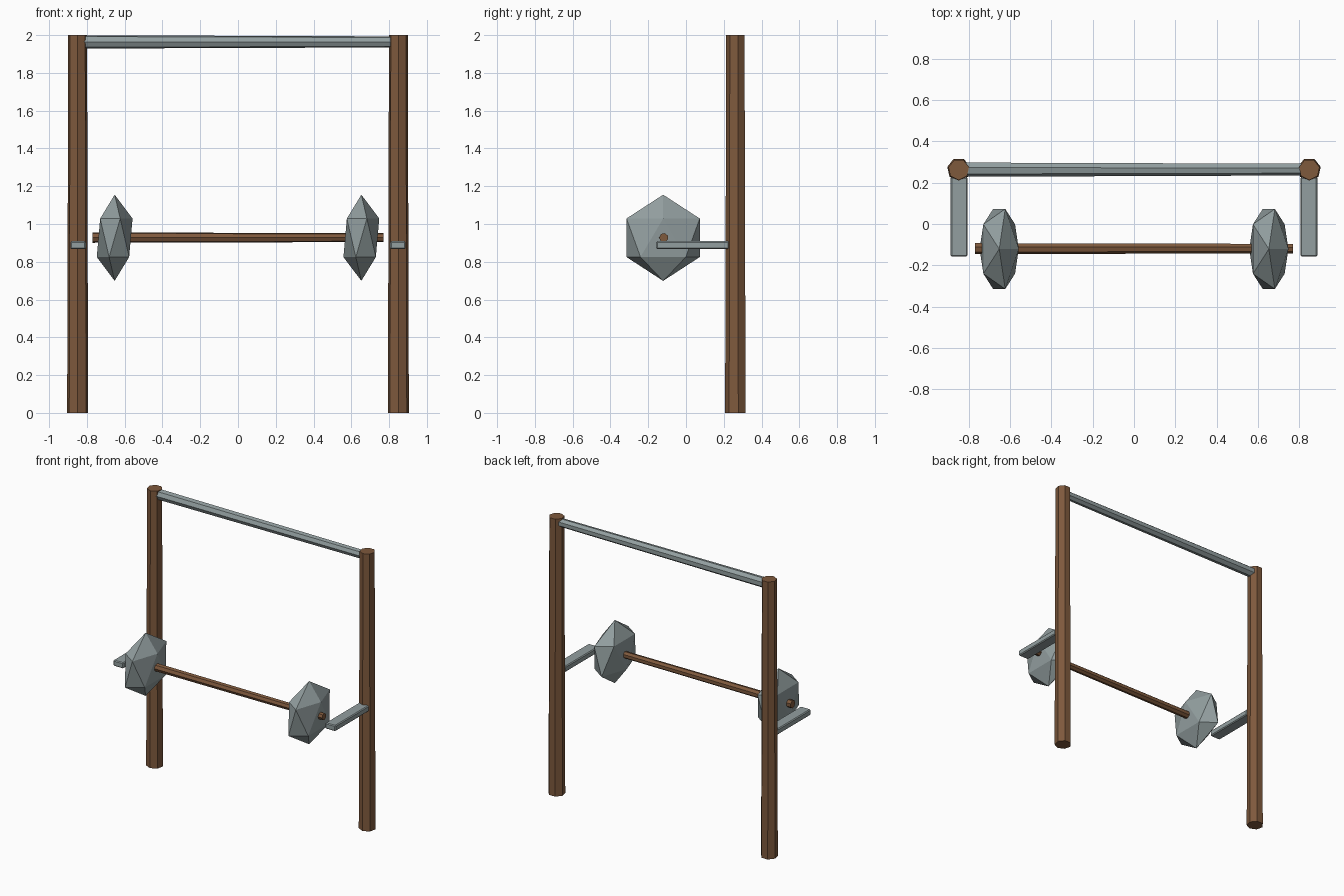
import bpy, bmesh
from math import pi
from mathutils import Matrix

default = bpy.data.objects.get("Cube")
if default:
    bpy.data.objects.remove(default, do_unlink=True)


def make_material(name, rgb):
    mat = bpy.data.materials.new(name)
    mat.use_nodes = True
    mat.diffuse_color = (*rgb, 1)
    mat.node_tree.nodes["Principled BSDF"].inputs["Base Color"].default_value = (*rgb, 1)
    return mat


wood = make_material("brown wood", (0.21, 0.10, 0.046))
stone = make_material("grey stone", (0.29, 0.345, 0.35))


def add_object(name, bm, mat, location):
    mesh = bpy.data.meshes.new(name)
    bm.to_mesh(mesh)
    bm.free()
    mesh.materials.append(mat)
    obj = bpy.data.objects.new(name, mesh)
    obj.location = location
    bpy.context.collection.objects.link(obj)
    return obj


def pole(name, mat, location, r_start, r_end, length, along_x=False):
    """Tapered seven-sided pole with one edge facing the front."""
    turn = Matrix.Rotation(pi, 4, "Z")
    if along_x:
        turn = Matrix.Rotation(pi / 2, 4, "Y") @ turn
    bm = bmesh.new()
    bmesh.ops.create_cone(bm, cap_ends=True, segments=7, radius1=r_start,
                          radius2=r_end, depth=length, matrix=turn)
    return add_object(name, bm, mat, location)


# Crossbar and barbell rod
pole("crossbar", stone, (0, 0.265, 1.964), 0.036, 0.030, 1.64, along_x=True)
pole("barbell_rod", wood, (0, -0.118, 0.928), 0.028, 0.024, 1.54, along_x=True)

for side, s in (("left", 1), ("right", -1)):
    # Upright post
    pole(side + "_post", wood, (s * 0.849, 0.264, 1), 0.057, 0.051, 2)

    # Faceted stone weight
    bm = bmesh.new()
    bmesh.ops.create_icosphere(bm, subdivisions=1, radius=1,
                               matrix=Matrix.Diagonal((0.106, 0.228, 0.228, 1)))
    add_object(side + "_weight", bm, stone, (s * 0.653, -0.121, 0.927))

    # Flat support arm reaching forward from the post
    bm = bmesh.new()
    bmesh.ops.create_cube(bm, size=1, matrix=Matrix.Diagonal((0.082, 0.385, 0.042, 1)))
    arm = add_object(side + "_support_arm", bm, stone, (s * 0.847, 0.035, 0.888))
    bevel = arm.modifiers.new("worn edges", "BEVEL")
    bevel.width = 0.006
    bevel.segments = 1
